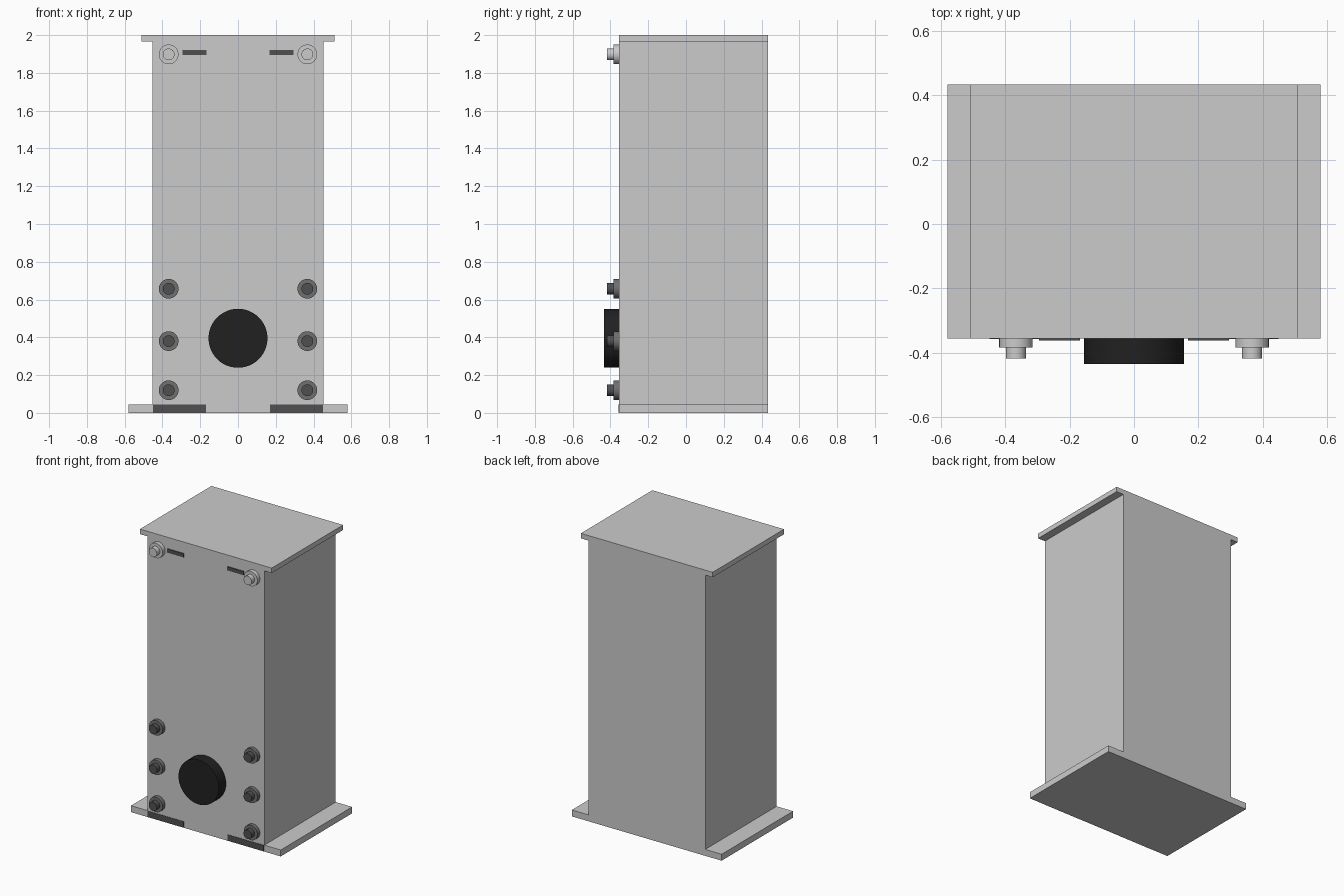
import bpy
import bmesh
import math
from mathutils import Matrix

if "Cube" in bpy.data.objects:
    bpy.data.objects.remove(bpy.data.objects["Cube"])

FRONT, BACK = -0.356, 0.434


def material(name, v):
    m = bpy.data.materials.new(name)
    m.diffuse_color = (v, v, v, 1)
    m.use_nodes = True
    m.node_tree.nodes["Principled BSDF"].inputs["Base Color"].default_value = m.diffuse_color
    return m


black = material("black", 0.015)
dark = material("dark_grey", 0.08)
mid = material("mid_grey", 0.16)


def finish(name, bm, mat):
    me = bpy.data.meshes.new(name)
    bm.to_mesh(me)
    bm.free()
    ob = bpy.data.objects.new(name, me)
    bpy.context.collection.objects.link(ob)
    if mat:
        me.materials.append(mat)
    return ob


def box(name, x, y, z, mat=None):
    bm = bmesh.new()
    size = [b - a for a, b in (x, y, z)]
    mid_pt = [(a + b) / 2 for a, b in (x, y, z)]
    bmesh.ops.create_cube(bm, size=1, matrix=Matrix.Translation(mid_pt) @ Matrix.Diagonal((*size, 1)))
    return finish(name, bm, mat)


def disc(name, x, z, r, y0, y1, mat=None, sides=32):
    # Cylinder lying along y
    bm = bmesh.new()
    m = Matrix.Translation((x, (y0 + y1) / 2, z)) @ Matrix.Rotation(math.pi / 2, 4, 'X')
    bmesh.ops.create_cone(bm, cap_ends=True, segments=sides, radius1=r, radius2=r,
                          depth=abs(y1 - y0), matrix=m)
    ob = finish(name, bm, mat)
    bpy.ops.object.select_all(action='DESELECT')
    ob.select_set(True)
    bpy.context.view_layer.objects.active = ob
    bpy.ops.object.shade_smooth_by_angle(angle=math.radians(35))
    return ob


# Cabinet body with wider cap and base plates
box("cabinet_body", (-0.453, 0.453), (FRONT, BACK), (0.045, 1.965))
box("top_plate", (-0.51, 0.51), (FRONT, BACK), (1.965, 2.0))
box("base_plate", (-0.58, 0.58), (FRONT, BACK), (0, 0.045))

# Large round port
disc("round_port", 0, 0.395, 0.156, FRONT + 0.01, -0.435, black, 48)

for side, s in (("left", -1), ("right", 1)):
    # Vent slots near the top and dark inserts in the base
    box(f"{side}_slot", sorted((s * 0.168, s * 0.295)), (FRONT - 0.006, FRONT + 0.01), (1.895, 1.921), dark)
    box(f"{side}_base_insert", sorted((s * 0.17, s * 0.45)), (FRONT - 0.002, FRONT + 0.01), (0.001, 0.044), dark)
    # Stepped connectors: three dark below, one pale above
    for i, z in enumerate((0.12, 0.38, 0.657, 1.898)):
        pale = i == 3
        disc(f"{side}_connector_flange_{i}", s * 0.367, z, 0.052, FRONT + 0.01, -0.384, None if pale else mid)
        disc(f"{side}_connector_tip_{i}", s * 0.367, z, 0.031, -0.38, -0.418, None if pale else dark)
